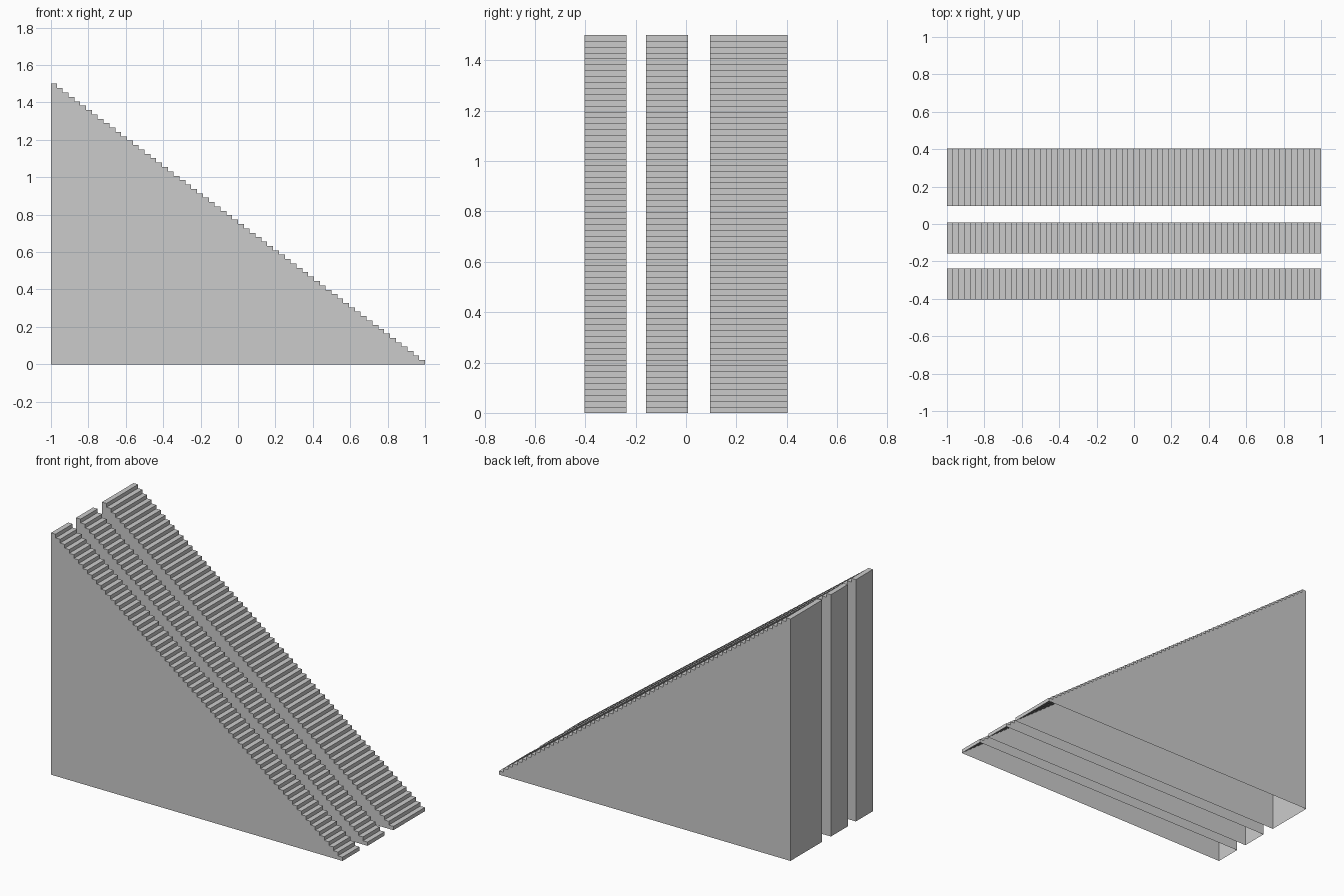
import bpy, bmesh

if "Cube" in bpy.data.objects:
    bpy.data.objects.remove(bpy.data.objects["Cube"])

STEPS = 64
LENGTH, HEIGHT = 2.0, 1.5


def stair_profile():
    # stepped side outline in x, z: low corner, treads and risers, back corner
    run, rise = LENGTH / STEPS, HEIGHT / STEPS
    pts = [(1.0, 0.0)]
    for i in range(STEPS):
        pts.append((1.0 - i * run, (i + 1) * rise))
        pts.append((1.0 - (i + 1) * run, (i + 1) * rise))
    pts.append((-1.0, 0.0))
    return pts


def stair_flight(name, y0, y1):
    bm = bmesh.new()
    front = [bm.verts.new((x, y0, z)) for x, z in stair_profile()]
    back = [bm.verts.new((x, y1, z)) for x, z in stair_profile()]
    # treads, risers and rear wall; the underside stays open
    for i in range(len(front) - 1):
        bm.faces.new((front[i], back[i], back[i + 1], front[i + 1]))
    # side walls
    bm.faces.new(front)
    bm.faces.new(back[::-1])
    bmesh.ops.recalc_face_normals(bm, faces=bm.faces[:])
    mesh = bpy.data.meshes.new(name)
    bm.to_mesh(mesh)
    bm.free()
    obj = bpy.data.objects.new(name, mesh)
    bpy.context.collection.objects.link(obj)


# two narrow flights and one wide flight
stair_flight("front_narrow_stairs", -0.404, -0.237)
stair_flight("middle_narrow_stairs", -0.159, 0.008)
stair_flight("back_wide_stairs", 0.095, 0.404)
